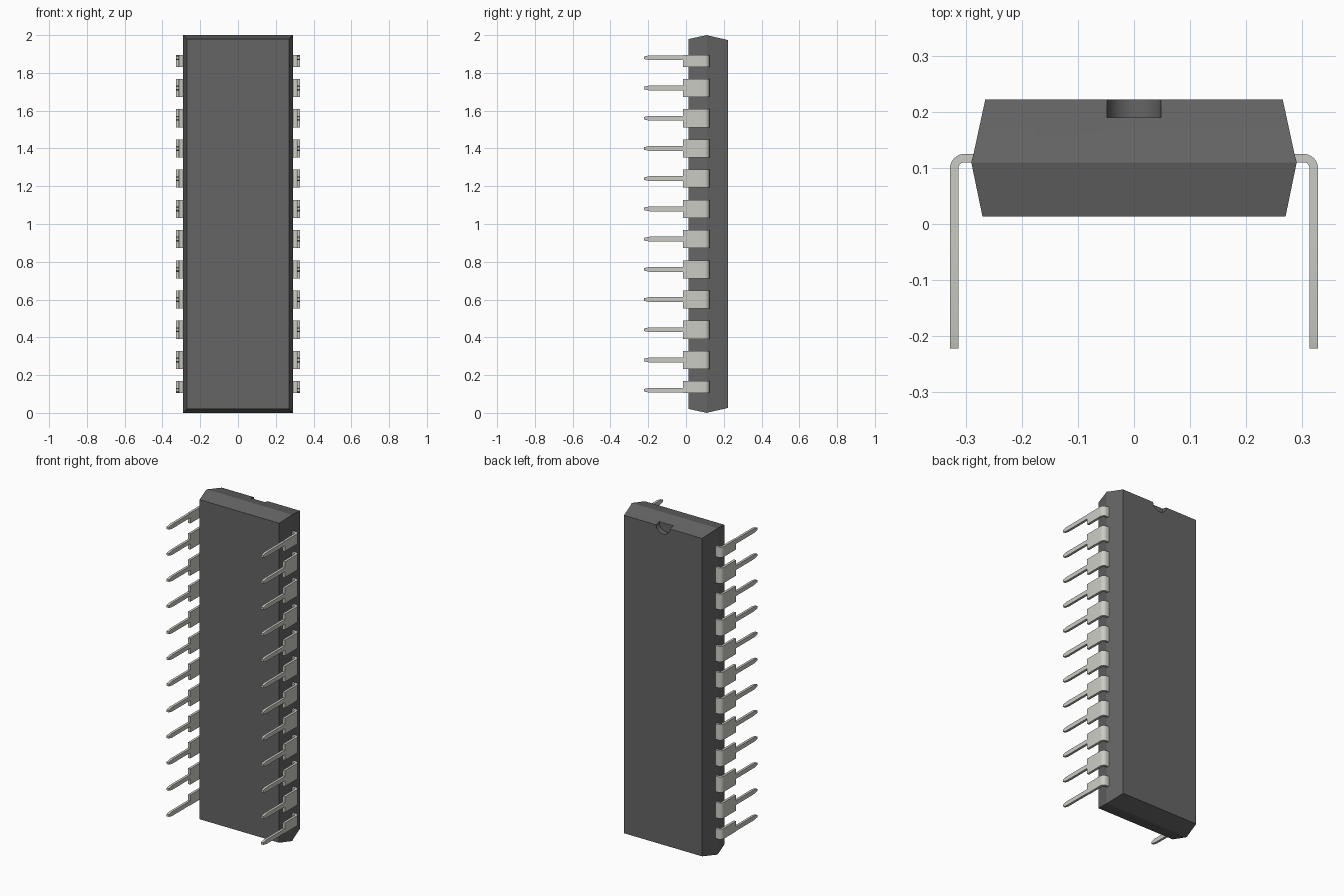
import bpy, bmesh, math

if "Cube" in bpy.data.objects:
    bpy.data.objects.remove(bpy.data.objects["Cube"])


def material(name, color):
    m = bpy.data.materials.new(name)
    m.diffuse_color = (*color, 1)
    m.use_nodes = True
    m.node_tree.nodes["Principled BSDF"].inputs["Base Color"].default_value = m.diffuse_color
    return m


dark = material("dark_plastic", (0.13, 0.13, 0.13))
metal = material("pale_metal", (0.6, 0.6, 0.56))


def new_object(name, bm, mat):
    bmesh.ops.recalc_face_normals(bm, faces=bm.faces)
    mesh = bpy.data.meshes.new(name)
    bm.to_mesh(mesh)
    bm.free()
    mesh.materials.append(mat)
    obj = bpy.data.objects.new(name, mesh)
    bpy.context.collection.objects.link(obj)
    bpy.ops.object.select_all(action='DESELECT')
    obj.select_set(True)
    bpy.context.view_layer.objects.active = obj
    return obj


def loft(bm, rings, cap_start=True):
    """Skin a list of four-point rings and cap the ends."""
    rows = [[bm.verts.new(p) for p in ring] for ring in rings]
    for a, b in zip(rows, rows[1:]):
        for i in range(4):
            j = (i + 1) % 4
            bm.faces.new((a[i], a[j], b[j], b[i]))
    if cap_start:
        bm.faces.new(rows[0])
    bm.faces.new(rows[-1][::-1])


# Moulded body: rectangles stacked along y, widest at the parting line
bm = bmesh.new()
rings = []
for y, hx, inset in [(0.013, 0.27, 0.021), (0.11, 0.29, 0), (0.125, 0.286, 0.004), (0.222, 0.265, 0.026)]:
    rings.append([(-hx, y, inset), (hx, y, inset), (hx, y, 2 - inset), (-hx, y, 2 - inset)])
loft(bm, rings)
body = new_object("body", bm, dark)

# Orientation notch at the upper end of the back face
bpy.ops.mesh.primitive_cylinder_add(vertices=40, radius=0.048, depth=0.1,
                                    location=(0, 0.24, 1.978), rotation=(math.pi / 2, 0, 0))
cutter = bpy.context.object
cutter.name = "notch_cutter"
cutter.hide_render = True
bpy.context.view_layer.objects.active = body
cut = body.modifiers.new("notch", 'BOOLEAN')
cut.operation = 'DIFFERENCE'
cut.solver = 'EXACT'
cut.object = cutter
bpy.ops.object.modifier_apply(modifier="notch")
bpy.data.objects.remove(cutter)
bpy.ops.object.select_all(action='DESELECT')
body.select_set(True)
bpy.ops.object.shade_smooth_by_angle(angle=math.radians(10))

# Leads: wide bent shoulder, narrow leg with tapered tip
X_IN, X_OUT, Y_IN, Y_OUT, Y_STEP = 0.313, 0.328, 0.11, 0.125, -0.015
R_IN, R_OUT = 0.011, 0.026


def section(inner, outer, z0, z1):
    return [(*inner, z0), (*outer, z0), (*outer, z1), (*inner, z1)]


def add_lead(index, z, below, above):
    bm = bmesh.new()
    z0, z1 = z - below, z + above
    cx, cy = X_OUT - R_OUT, Y_OUT - R_OUT
    rings = [section((0.27, Y_IN), (0.27, Y_OUT), z0, z1)]
    for k in range(9):
        a = math.radians(90 - 90 * k / 8)
        c, s = math.cos(a), math.sin(a)
        rings.append(section((cx + R_IN * c, cy + R_IN * s), (cx + R_OUT * c, cy + R_OUT * s), z0, z1))
    rings.append(section((X_IN, Y_STEP), (X_OUT, Y_STEP), z0, z1))
    loft(bm, rings)
    leg = [section((X_IN, y), (X_OUT, y), z - h, z + h)
           for y, h in [(Y_STEP, 0.013), (-0.192, 0.013), (-0.222, 0.007)]]
    loft(bm, leg, cap_start=False)
    lead = new_object(f"lead_pair_{index + 1}", bm, metal)
    bpy.ops.object.shade_smooth_by_angle(angle=math.radians(20))
    lead.modifiers.new("other_side", 'MIRROR')


# Twelve leads per side; the end ones have trimmed shoulders
COUNT, PITCH, WIDE, TRIM = 12, 0.16, 0.048, 0.015
for i in range(COUNT):
    add_lead(i, 0.12 + PITCH * i,
             TRIM if i == 0 else WIDE,
             TRIM if i == COUNT - 1 else WIDE)
